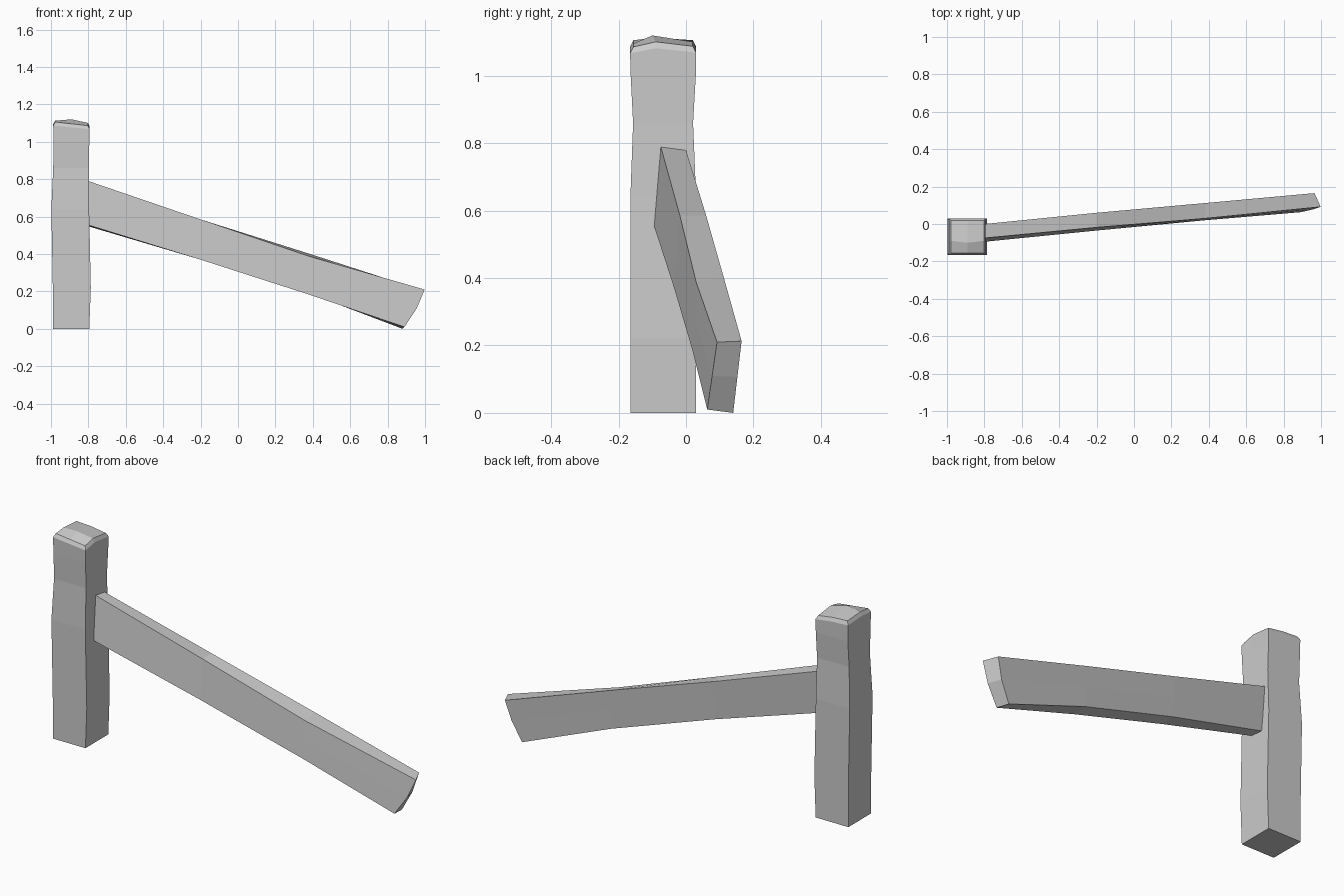
import bpy
import bmesh

cube = bpy.data.objects.get("Cube")
if cube:
    bpy.data.objects.remove(cube, do_unlink=True)

grey = bpy.data.materials.new("weathered_grey")
grey.use_nodes = True
colour = (0.6, 0.6, 0.6, 1)
grey.diffuse_color = colour
grey.node_tree.nodes["Principled BSDF"].inputs["Base Color"].default_value = colour


def loft(name, rings, peak=None):
    """Skin a row of equal rings; close the end flat, or as a dome of quads."""
    bm = bmesh.new()
    loops = [[bm.verts.new(p) for p in ring] for ring in rings]
    n = len(loops[0])
    for a, b in zip(loops, loops[1:]):
        for i in range(n):
            j = (i + 1) % n
            bm.faces.new((a[i], a[j], b[j], b[i]))
    bm.faces.new(loops[0][::-1])
    end = loops[-1]
    if peak:
        top = bm.verts.new(peak)
        for i in range(0, n, 2):
            bm.faces.new((end[i - 1], end[i], end[i + 1], top))
    else:
        bm.faces.new((end[0], end[1], end[4], end[5]))
        bm.faces.new((end[1], end[2], end[3], end[4]))
    bmesh.ops.recalc_face_normals(bm, faces=bm.faces)
    mesh = bpy.data.meshes.new(name)
    bm.to_mesh(mesh)
    bm.free()
    mesh.materials.append(grey)
    obj = bpy.data.objects.new(name, mesh)
    bpy.context.collection.objects.link(obj)


def post_ring(x0, x1, y0, y1, heights):
    """Eight points: corners alternating with edge midpoints."""
    xm, ym = (x0 + x1) / 2, -0.09
    plan = [(x0, y0), (xm, y0), (x1, y0), (x1, ym),
            (x1, y1), (xm, y1), (x0, y1), (x0, ym)]
    return [(x, y, z) for (x, y), z in zip(plan, heights)]


# Upright post, slightly wavy, with a worn rim and peaked top
sections = [
    (0.0, -0.99, -0.795, -0.165, 0.03),
    (0.22, -0.99, -0.787, -0.165, 0.03),
    (0.64, -0.998, -0.796, -0.165, 0.03),
    (0.86, -0.988, -0.797, -0.157, 0.021),
    (1.0, -0.986, -0.795, -0.164, 0.029),
]
post = [post_ring(x0, x1, y0, y1, [z] * 8) for z, x0, x1, y0, y1 in sections]
rim = [1.1, 1.09, 1.08, 1.095, 1.082, 1.095, 1.1, 1.107]
post.append(post_ring(-0.988, -0.793, -0.166, 0.03, [z - 0.013 for z in rim]))
post.append(post_ring(-0.978, -0.803, -0.156, 0.02, [z + 0.006 for z in rim]))
loft("upright_post", post, peak=(-0.89, -0.1, 1.12))


# Fallen rail: front bottom, front top, back top, back bottom at each station
def rail_ring(fb, ft, bt, bb, bulge=0.0):
    def mid(a, b):
        return ((a[0] + b[0]) / 2 + bulge, (a[1] + b[1]) / 2, (a[2] + b[2]) / 2)
    return [fb, mid(fb, ft), ft, bt, mid(bt, bb), bb]


rail = [
    rail_ring((-0.8, -0.095, 0.555), (-0.8, -0.075, 0.79),
              (-0.8, 0.0, 0.78), (-0.8, -0.02, 0.548)),
    rail_ring((-0.2, -0.035, 0.37), (-0.2, -0.018, 0.585),
              (-0.2, 0.06, 0.585), (-0.2, 0.042, 0.375)),
    rail_ring((0.38, 0.02, 0.183), (0.38, 0.03, 0.388),
              (0.38, 0.112, 0.402), (0.38, 0.098, 0.19)),
    rail_ring((0.89, 0.063, 0.01), (0.998, 0.092, 0.21),
              (0.965, 0.165, 0.213), (0.88, 0.14, 0.0), bulge=0.012),
]
loft("fallen_rail", rail)
